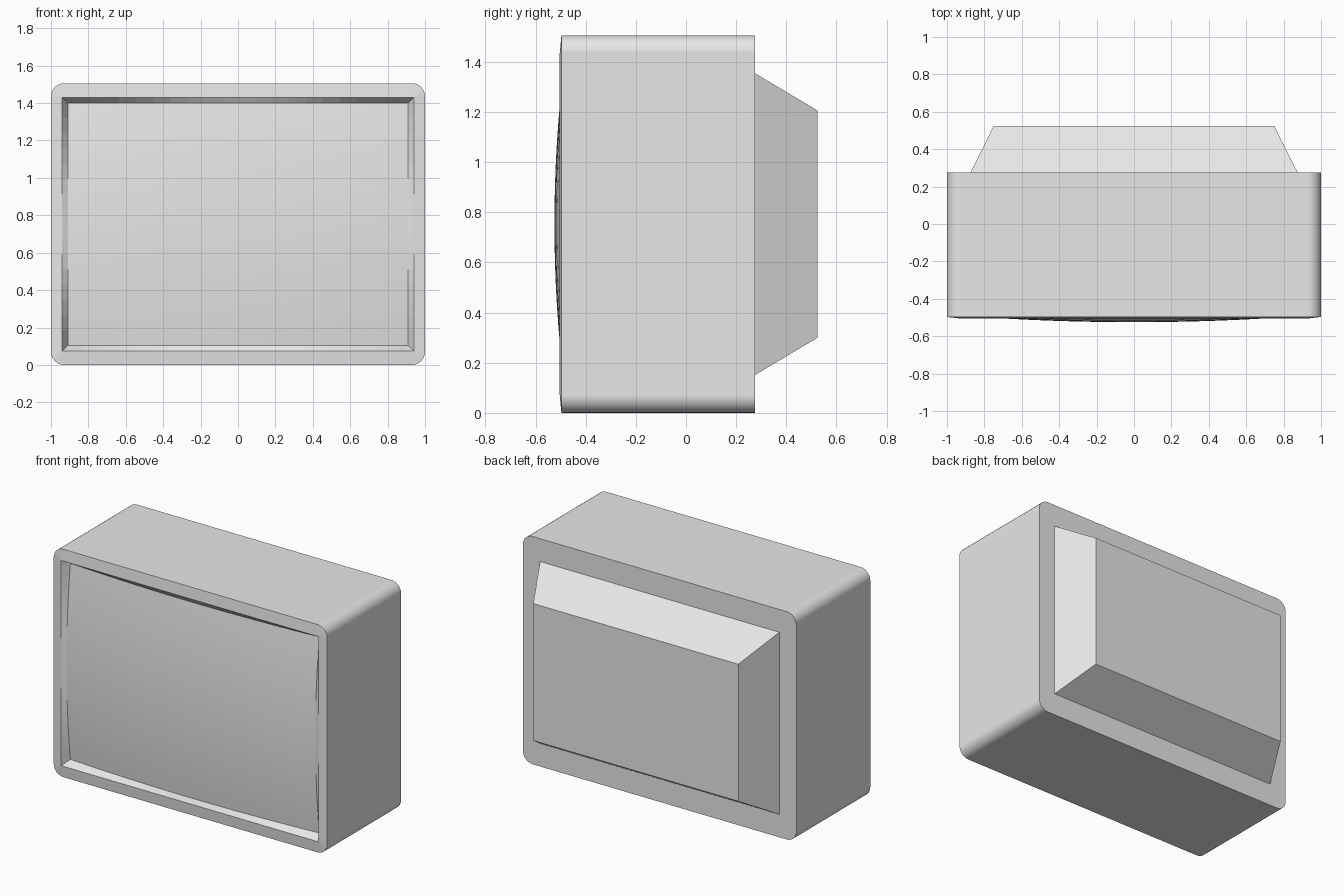
import bpy, bmesh
from math import sin, cos, pi

cube = bpy.data.objects.get("Cube")
if cube:
    bpy.data.objects.remove(cube)

MID = 0.753          # height of the model's centre
ARC = 6              # segments in each rounded corner

grey = bpy.data.materials.new("plain grey")
grey.use_nodes = True
colour = (0.8, 0.8, 0.8, 1)
grey.diffuse_color = colour
grey.node_tree.nodes["Principled BSDF"].inputs["Base Color"].default_value = colour


def make_object(name, bm):
    mesh = bpy.data.meshes.new(name)
    bm.to_mesh(mesh)
    bm.free()
    mesh.materials.append(grey)
    obj = bpy.data.objects.new(name, mesh)
    bpy.context.collection.objects.link(obj)
    return obj


def rect_loop(bm, hx, hz, y, r=0.0):
    """Rectangle facing y; its corner points merge later where r is 0."""
    verts = []
    for k, (sx, sz) in enumerate([(1, 1), (-1, 1), (-1, -1), (1, -1)]):
        for i in range(ARC + 1):
            a = (k + i / ARC) * pi / 2
            verts.append(bm.verts.new((sx * (hx - r) + r * cos(a), y,
                                       MID + sz * (hz - r) + r * sin(a))))
    return verts


# Cabinet: bezel, rounded shell, back panel and tapered rear housing
bm = bmesh.new()
loops = [rect_loop(bm, *spec) for spec in (
    (0.94, 0.678, -0.504),
    (1.0, MID, -0.497, 0.07),
    (1.0, MID, 0.275, 0.07),
    (0.875, 0.602, 0.275),
    (0.75, 0.453, 0.525))]
for n, (a, b) in enumerate(zip(loops, loops[1:])):
    for i in range(len(a)):
        j = (i + 1) % len(a)
        face = bm.faces.new((a[i], a[j], b[j], b[i]))
        face.smooth = n == 1          # only the shell is rounded
bm.faces.new(loops[-1])
bmesh.ops.remove_doubles(bm, verts=bm.verts, dist=0.0005)
bmesh.ops.recalc_face_normals(bm, faces=bm.faces)
cabinet = make_object("cabinet", bm)
cabinet.modifiers.new("even_shading", "WEIGHTED_NORMAL").keep_sharp = True

# Screen: bulging glass, with the outer ring of the grid as recess walls
NX, NZ = 20, 16
HX, HZ, WALL = 0.91, 0.648, 0.03
bm = bmesh.new()


def along(i, n, half):
    if i == 0 or i == n + 2:
        return (half + WALL) * (1 if i else -1)
    return half * (2 * (i - 1) / n - 1)


def screen_vert(i, j):
    x, z = along(i, NX, HX), along(j, NZ, HZ)
    rim = i in (0, NX + 2) or j in (0, NZ + 2)
    y = -0.504 if rim else -0.525 + 0.034 * (x / HX) ** 2 + 0.04 * (z / HZ) ** 2
    return bm.verts.new((x, y, MID + z))


grid = [[screen_vert(i, j) for j in range(NZ + 3)] for i in range(NX + 3)]
for i in range(NX + 2):
    for j in range(NZ + 2):
        quad = [grid[i][j], grid[i + 1][j], grid[i + 1][j + 1], grid[i][j + 1]]
        side_x, side_z = i in (0, NX + 1), j in (0, NZ + 1)
        if side_x and side_z:         # mitred corner of the recess
            if (i == 0) != (j == 0):
                quad = quad[1:] + quad[:1]
            bm.faces.new((quad[0], quad[1], quad[2]))
            bm.faces.new((quad[0], quad[2], quad[3]))
        else:
            bm.faces.new(quad).smooth = not (side_x or side_z)
make_object("screen", bm)
